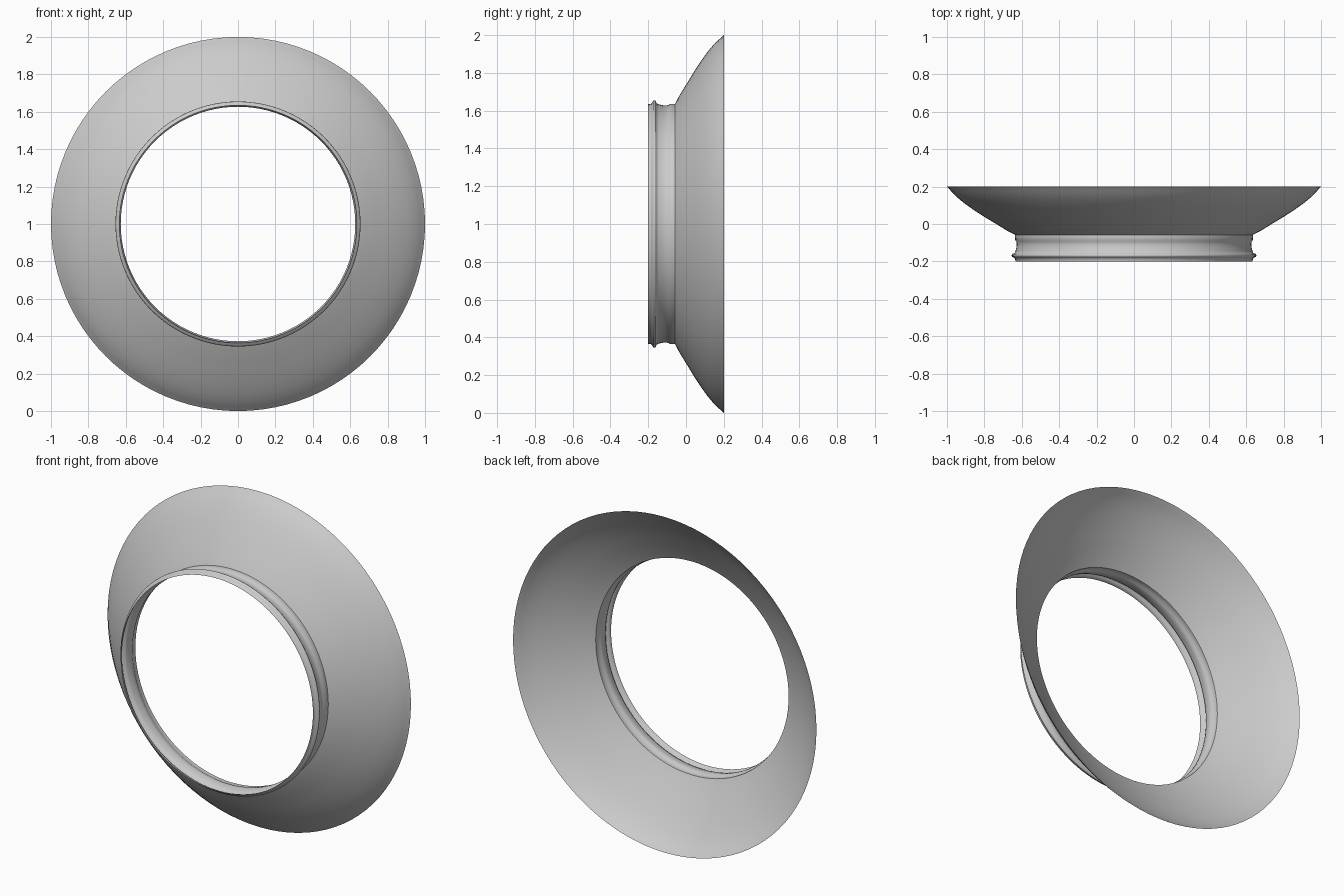
import bpy, bmesh, math

if "Cube" in bpy.data.objects:
    bpy.data.objects.remove(bpy.data.objects["Cube"])

SEGMENTS = 96


def revolve(name, profile, angle=35):
    """Spin an open (radius, y) profile around the y axis at z = 1."""
    bm = bmesh.new()
    rings = []
    for r, y in profile:
        ring = []
        for i in range(SEGMENTS):
            a = 2 * math.pi * i / SEGMENTS
            ring.append(bm.verts.new((r * math.cos(a), y, 1 + r * math.sin(a))))
        rings.append(ring)
    for lower, upper in zip(rings, rings[1:]):
        for i in range(SEGMENTS):
            j = (i + 1) % SEGMENTS
            bm.faces.new((lower[i], lower[j], upper[j], upper[i]))
    mesh = bpy.data.meshes.new(name)
    bm.to_mesh(mesh)
    bm.free()
    obj = bpy.data.objects.new(name, mesh)
    bpy.context.collection.objects.link(obj)
    bpy.ops.object.select_all(action='DESELECT')
    obj.select_set(True)
    bpy.context.view_layer.objects.active = obj
    bpy.ops.object.shade_smooth_by_angle(angle=math.radians(angle))
    return obj


# Flared dish: thin open shell, gently curling outward at the neck and in at the rim
revolve("flared_dish", [
    (0.636, -0.058), (0.68, -0.035), (0.74, 0.002), (0.80, 0.038),
    (0.86, 0.077), (0.91, 0.113), (0.95, 0.146), (0.975, 0.172),
    (0.99, 0.19), (1.0, 0.2)])

# Neck collar: concave groove with a raised bead near the front lip
revolve("neck_collar", [
    (0.634, -0.2), (0.636, -0.185), (0.642, -0.18), (0.653, -0.174),
    (0.655, -0.167), (0.651, -0.16), (0.638, -0.155), (0.634, -0.145),
    (0.629, -0.125), (0.627, -0.11), (0.629, -0.095), (0.635, -0.085),
    (0.636, -0.07), (0.636, -0.058)], angle=60)
